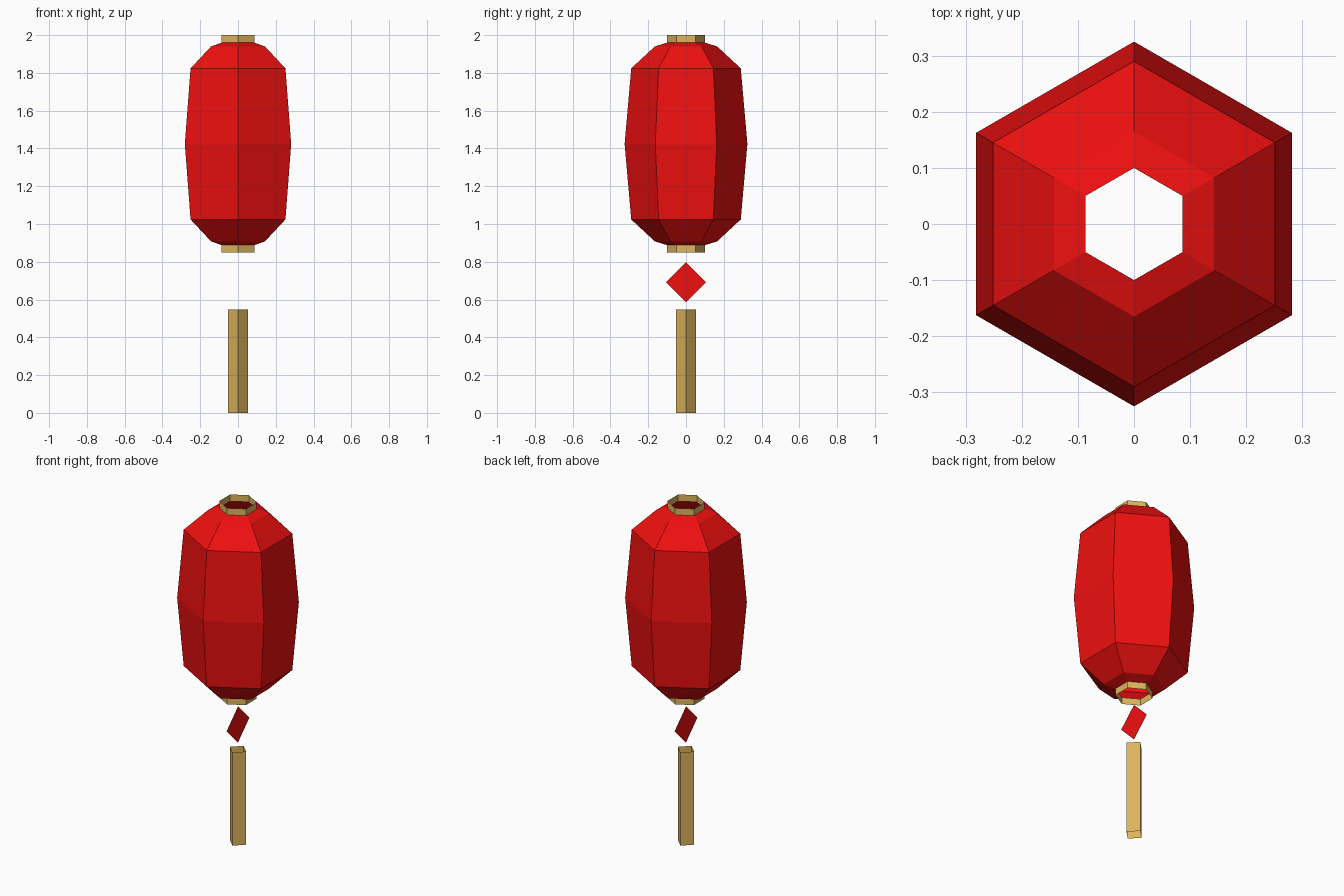
import bpy
from math import sin, cos, pi

if "Cube" in bpy.data.objects:
    bpy.data.objects.remove(bpy.data.objects["Cube"])


def material(name, rgb):
    m = bpy.data.materials.new(name)
    m.diffuse_color = (*rgb, 1)
    m.use_nodes = True
    m.node_tree.nodes["Principled BSDF"].inputs["Base Color"].default_value = m.diffuse_color
    return m


red = material("red_paper", (0.87, 0.005, 0.005))
gold = material("gold_trim", (0.73, 0.46, 0.11))


def make(name, verts, faces, mat):
    mesh = bpy.data.meshes.new(name)
    mesh.from_pydata(verts, [], faces)
    mesh.materials.append(mat)
    obj = bpy.data.objects.new(name, mesh)
    bpy.context.collection.objects.link(obj)
    return obj


def open_shell(name, profile, sides, mat):
    """Uncapped flat-sided surface of revolution; profile is (radius, z) upwards."""
    verts = [(r * cos(pi / 2 + 2 * pi * i / sides), r * sin(pi / 2 + 2 * pi * i / sides), z)
             for r, z in profile for i in range(sides)]
    faces = []
    for k in range(len(profile) - 1):
        a, b = k * sides, (k + 1) * sides
        for i in range(sides):
            j = (i + 1) % sides
            faces.append((a + i, a + j, b + j, b + i))
    return make(name, verts, faces, mat)


# Six-sided paper body, mirrored about its middle height
MID = 1.424
half = [(0.325, 0), (0.29, 0.4), (0.165, 0.516), (0.1, 0.536)]
profile = [(r, MID - h) for r, h in reversed(half)] + [(r, MID + h) for r, h in half[1:]]
open_shell("lantern_body", profile, 6, red)

# Gold collars at both openings
open_shell("top_collar", [(0.1, 1.96), (0.1, 2.0)], 6, gold)
open_shell("bottom_collar", [(0.1, 0.848), (0.1, 0.888)], 6, gold)

# Flat diamond charm hanging below the body
d, zc = 0.106, 0.692
make("diamond_charm", [(0, -d, zc), (0, 0, zc - d), (0, d, zc), (0, 0, zc + d)],
     [(0, 1, 2, 3)], red)

# Square open tassel
open_shell("tassel", [(0.052, 0), (0.052, 0.547)], 4, gold)
